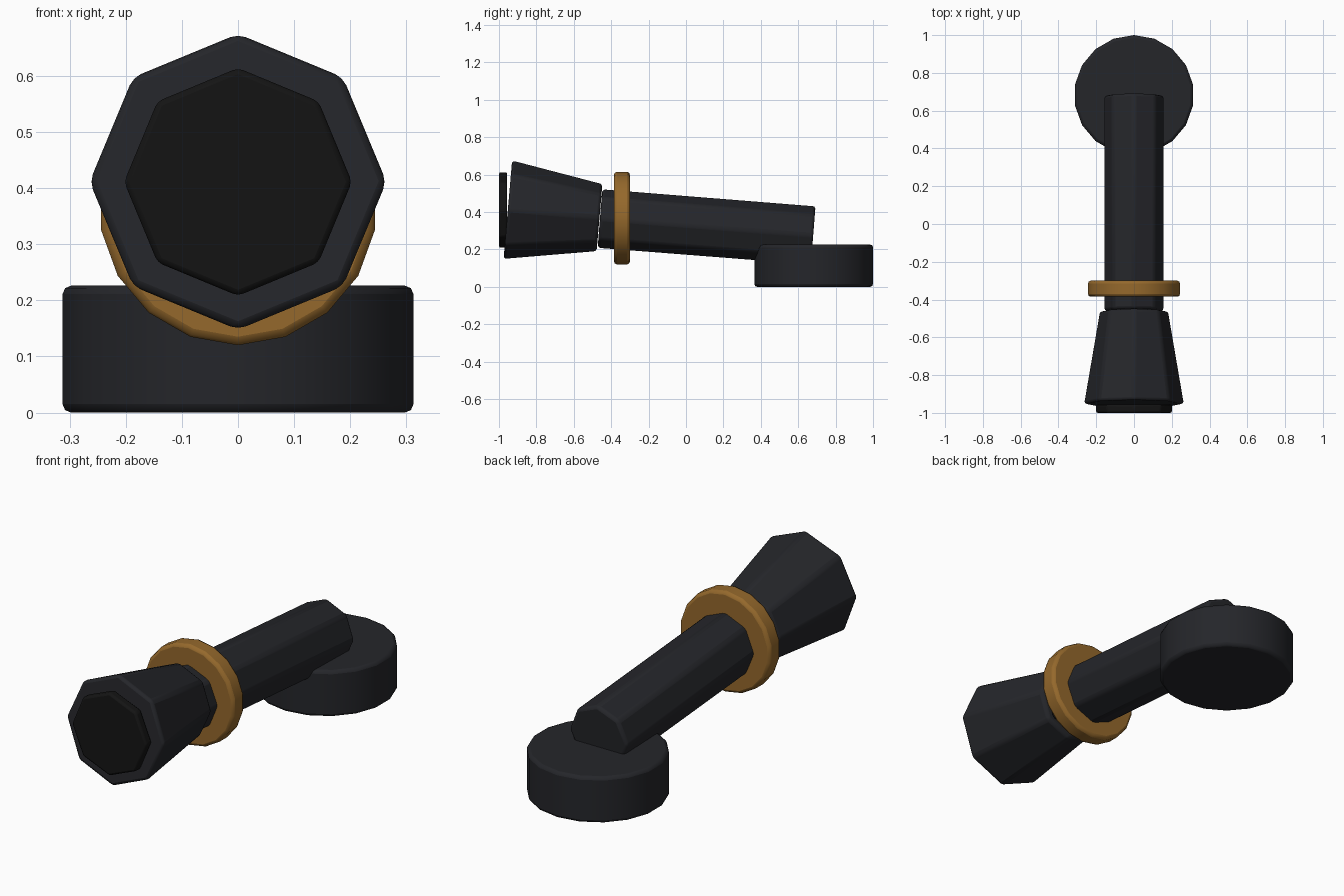
import bpy
import math
from mathutils import Vector

if "Cube" in bpy.data.objects:
    bpy.data.objects.remove(bpy.data.objects["Cube"])


def material(name, rgb):
    m = bpy.data.materials.new(name)
    m.diffuse_color = (*rgb, 1)
    m.use_nodes = True
    m.node_tree.nodes["Principled BSDF"].inputs["Base Color"].default_value = m.diffuse_color
    return m


dark = material("dark_metal", (0.018, 0.019, 0.023))
black = material("black", (0.007, 0.007, 0.007))
gold = material("gold", (0.30, 0.14, 0.025))


def tube(name, start, end, r1, r2, sides, mat, bevel=0.015):
    """Bevelled prism or cone between two (y, z) points on the x = 0 plane."""
    a, b = Vector((0, *start)), Vector((0, *end))
    d = b - a
    bpy.ops.mesh.primitive_cone_add(
        vertices=sides, radius1=r1, radius2=r2, depth=d.length,
        location=(a + b) / 2, rotation=(math.atan2(-d.y, d.z), 0, 0))
    ob = bpy.context.object
    ob.name = name
    ob.data.materials.append(mat)
    mod = ob.modifiers.new("bevel", 'BEVEL')
    mod.width = bevel
    mod.segments = 2
    mod.limit_method = 'ANGLE'
    mod.angle_limit = math.radians(30)
    bpy.ops.object.shade_smooth_by_angle(angle=math.radians(30))
    return ob


# Round foot
tube("base", (0.6825, 0), (0.6825, 0.226), 0.3175, 0.3175, 18, dark)
# Slightly raised eight-sided barrel
tube("barrel", (0.68, 0.275), (-0.46, 0.365), 0.159, 0.159, 8, dark)
# Flared muzzle
tube("muzzle", (-0.4625, 0.37), (-0.9525, 0.4125), 0.183, 0.267, 8, dark)
# Dark bore face, upright
tube("bore", (-0.956, 0.411), (-1.0, 0.411), 0.203, 0.203, 8, black, 0.01)
# Gold collar, upright
tube("collar", (-0.30, 0.3675), (-0.385, 0.3675), 0.2475, 0.2475, 18, gold)
